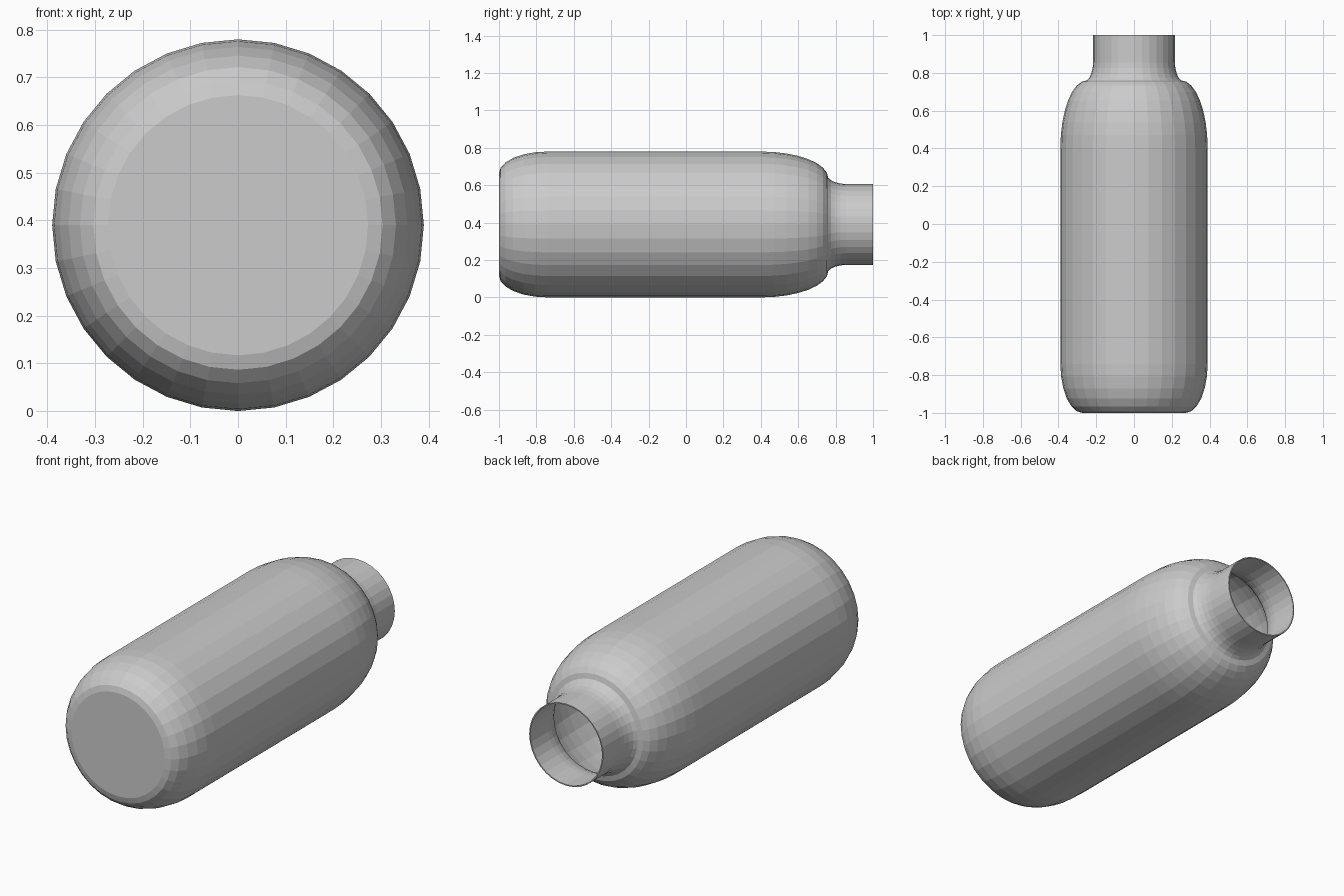
import bpy, bmesh, math

if "Cube" in bpy.data.objects:
    bpy.data.objects.remove(bpy.data.objects["Cube"])

SIDES = 32
R = 0.39          # body radius, also the axis height
NECK = 0.216      # neck radius

grey = bpy.data.materials.new("light_grey")
grey.diffuse_color = (0.6, 0.6, 0.6, 1.0)
grey.use_nodes = True
grey.node_tree.nodes["Principled BSDF"].inputs["Base Color"].default_value = grey.diffuse_color


def arc(y0, r0, dy, dr, a0, a1, steps):
    """Points (y, radius) on a quarter ellipse."""
    pts = []
    for i in range(steps + 1):
        t = math.radians(a0 + (a1 - a0) * i / steps)
        pts.append((y0 + dy * math.cos(t), r0 + dr * math.sin(t)))
    return pts


# Profile along y: rounded base, straight body, shoulder, neck fillet, neck
profile = arc(-0.74, 0.273, -0.26, R - 0.273, 0, 90, 6)
profile += arc(0.40, 0.25, 0.36, R - 0.25, 90, 0, 8)
profile += [(0.775, 0.236), (0.797, 0.226), (0.825, 0.219), (0.855, NECK), (1.0, NECK)]

# Spin the profile around the lying bottle's axis
bm = bmesh.new()
rings = []
for y, r in profile:
    rings.append([bm.verts.new((r * math.sin(2 * math.pi * k / SIDES), y,
                                R + r * math.cos(2 * math.pi * k / SIDES)))
                  for k in range(SIDES)])
for a, b in zip(rings, rings[1:]):
    for k in range(SIDES):
        n = (k + 1) % SIDES
        bm.faces.new((a[k], a[n], b[n], b[k]))
bm.faces.new(rings[0])
bmesh.ops.recalc_face_normals(bm, faces=bm.faces)
# Open shell: make sure the base faces outwards
bm.faces.ensure_lookup_table()
if bm.faces[-1].normal.y > 0:
    bmesh.ops.reverse_faces(bm, faces=bm.faces)

mesh = bpy.data.meshes.new("bottle")
bm.to_mesh(mesh)
bm.free()
mesh.materials.append(grey)
bottle = bpy.data.objects.new("bottle", mesh)
bpy.context.collection.objects.link(bottle)

# Thin wall, growing inwards
wall = bottle.modifiers.new("wall", 'SOLIDIFY')
wall.thickness = 0.006
wall.offset = -1
